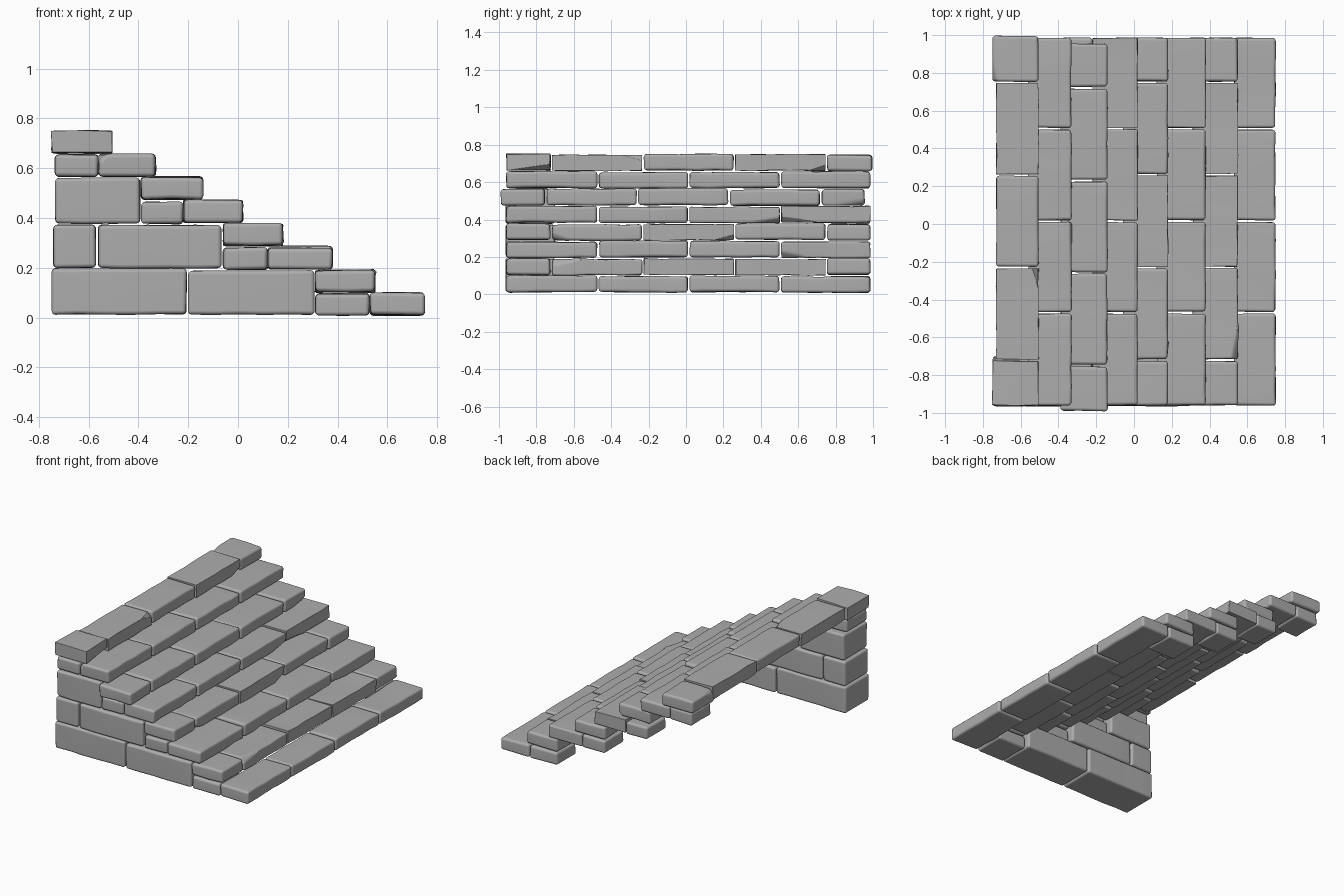
import bpy, bmesh, random
from mathutils import Vector

random.seed(4)
old = bpy.data.objects.get("Cube")
if old:
    bpy.data.objects.remove(old, do_unlink=True)

# One stone colour
stone = bpy.data.materials.new("grey_stone")
stone.use_nodes = True
colour = (0.42, 0.42, 0.42, 1)
stone.diffuse_color = colour
bsdf = stone.node_tree.nodes["Principled BSDF"]
bsdf.inputs["Base Color"].default_value = colour
bsdf.inputs["Roughness"].default_value = 0.9


def chip_edge(bm, size):
    """Slice a shallow flake off one long upper or lower edge corner."""
    signs = Vector([random.choice((-1, 1)) for _ in range(3)])
    corner = Vector([s * d / 2 for s, d in zip(signs, size)])
    normal = Vector((signs.x, signs.y * random.uniform(0.1, 0.4), signs.z)).normalized()
    bmesh.ops.bisect_plane(bm, geom=bm.verts[:] + bm.edges[:] + bm.faces[:],
                           plane_co=corner - normal * 0.022, plane_no=normal,
                           clear_outer=True)
    bmesh.ops.holes_fill(bm, edges=[e for e in bm.edges if e.is_boundary])


def brick(name, x, y, z, wobble=0.004, bevel=0.016, chipped=False):
    """Worn, rounded block filling the given (low, high) ranges."""
    ranges = (x, y, z)
    size = Vector([b - a for a, b in ranges])
    centre = Vector([(a + b) / 2 for a, b in ranges])
    bm = bmesh.new()
    bmesh.ops.create_cube(bm, size=1)
    bmesh.ops.scale(bm, vec=size, verts=bm.verts)
    # Extra rings along the longest side let the edges wander
    axis = max(range(3), key=lambda i: size[i])
    normal = Vector([float(i == axis) for i in range(3)])
    rings = max(1, round(size[axis] / 0.1))
    for i in range(1, rings):
        bmesh.ops.bisect_plane(bm, geom=bm.verts[:] + bm.edges[:] + bm.faces[:],
                               plane_co=normal * size[axis] * (i / rings - 0.5),
                               plane_no=normal)
    if chipped:
        chip_edge(bm, size)
    for v in bm.verts:
        v.co += Vector([random.uniform(-wobble, wobble * 0.5) * (1 if c > 0 else -1)
                        for c in v.co])
    bmesh.ops.recalc_face_normals(bm, faces=bm.faces)
    mesh = bpy.data.meshes.new(name)
    bm.to_mesh(mesh)
    bm.free()
    mesh.materials.append(stone)
    mesh.shade_smooth()
    ob = bpy.data.objects.new(name, mesh)
    ob.location = centre
    bpy.context.collection.objects.link(ob)
    mod = ob.modifiers.new("rounded_edges", "BEVEL")
    mod.width = bevel
    mod.segments = 3
    mod.limit_method = "ANGLE"
    mod.angle_limit = 0.6
    weighted = ob.modifiers.new("even_shading", "WEIGHTED_NORMAL")
    weighted.keep_sharp = True
    return ob


# Stair treads, top to bottom: staggered courses along y
treads = [(-.75, -.505), (-.56, -.33), (-.39, -.14), (-.22, .02),
          (-.06, .18), (.12, .38), (.31, .55), (.53, .75)]
LAYER = 0.0928
GAP = 0.004
for row, (x0, x1) in enumerate(treads):
    top = 0.753 - row * LAYER
    shift = -0.03 if row == 2 else 0
    joints = [-.72, -.23, .26, .75] if row % 2 == 0 else [-.47, .015, .505]
    cuts = [-.965] + joints + [.99 if row else 1]
    for i, (y0, y1) in enumerate(zip(cuts, cuts[1:])):
        inset = 0.02 if row == 0 and 0 < i < len(joints) else 0
        drop = random.uniform(0, 0.008)
        brick(f"tread_{row + 1}_brick_{i + 1}", (x0 + inset, x1),
              (y0 + shift + GAP, y1 + shift - GAP),
              (top - LAYER + 0.002 - drop / 2, top - drop),
              chipped=random.random() < 0.35)

# Short support bricks under every second tread, at both ends
supports = [(-.735, -.56, .565), (-.39, -.22, .375), (-.06, .12, .192), (.31, .53, .008)]
for n, (x0, x1, z0) in enumerate(supports):
    for end, (y0, y1) in (("front", (-.96, -.73)), ("back", (.77, .985))):
        brick(f"{end}_support_{n + 1}", (x0, x1), (y0, y1), (z0, z0 + 0.09))

# Large blocks of the front side wall
blocks = [(-.75, -.206, .012, .198), (-.2, .308, .012, .19),
          (-.742, -.57, .2, .373), (-.562, -.067, .198, .373),
          (-.735, -.393, .377, .562)]
for n, (x0, x1, z0, z1) in enumerate(blocks):
    brick(f"wall_block_{n + 1}", (x0, x1), (-.965, -.7), (z0, z1), wobble=0.003)
